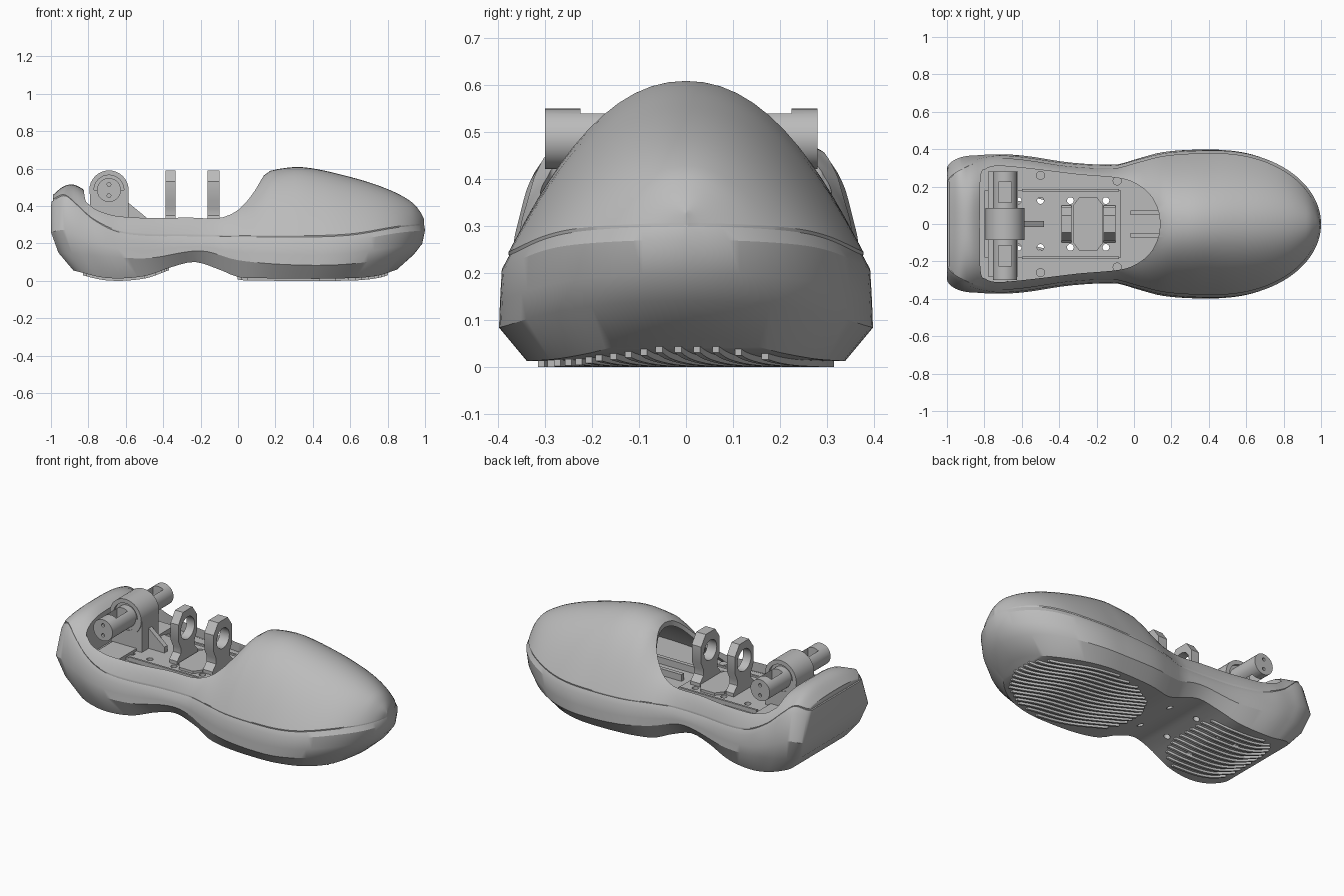
import bpy, bmesh, math
from mathutils import Vector

cube = bpy.data.objects.get("Cube")
if cube:
    bpy.data.objects.remove(cube, do_unlink=True)

grey = bpy.data.materials.new("plain_grey")
grey.use_nodes = True
COLOUR = (0.5, 0.5, 0.5, 1)
grey.diffuse_color = COLOUR
grey.node_tree.nodes["Principled BSDF"].inputs["Base Color"].default_value = COLOUR


def curve(keys, x):
    """Smooth curve through (x, value) keys."""
    if x <= keys[0][0]:
        return keys[0][1]
    if x >= keys[-1][0]:
        return keys[-1][1]
    slope = lambda a, b: (b[1] - a[1]) / (b[0] - a[0])
    i = max(k for k in range(len(keys) - 1) if keys[k][0] <= x)
    a, b = keys[i], keys[i + 1]
    m0 = slope(keys[max(i - 1, 0)], b)
    m1 = slope(a, keys[min(i + 2, len(keys) - 1)])
    h = b[0] - a[0]
    t = (x - a[0]) / h
    return ((2*t**3 - 3*t*t + 1) * a[1] + (t**3 - 2*t*t + t) * h * m0
            + (3*t*t - 2*t**3) * b[1] + (t**3 - t*t) * h * m1)


def add(name, bm):
    bmesh.ops.remove_doubles(bm, verts=bm.verts, dist=0.0004)
    bmesh.ops.recalc_face_normals(bm, faces=bm.faces)
    mesh = bpy.data.meshes.new(name)
    bm.to_mesh(mesh)
    bm.free()
    ob = bpy.data.objects.new(name, mesh)
    bpy.context.collection.objects.link(ob)
    mesh.materials.append(grey)
    return ob


def activate(ob):
    bpy.ops.object.select_all(action='DESELECT')
    ob.select_set(True)
    bpy.context.view_layer.objects.active = ob


def smooth(ob, angle=30):
    activate(ob)
    bpy.ops.object.shade_smooth_by_angle(angle=math.radians(angle))
    return ob


def loft_into(bm, sections):
    """Skin a row of mirrored outlines; each end is closed by strips from side to side."""
    rings = [[bm.verts.new(p) for p in s] for s in sections]
    n = len(rings[0])
    for a, b in zip(rings, rings[1:]):
        for i in range(n):
            bm.faces.new((a[i], a[(i + 1) % n], b[(i + 1) % n], b[i]))
    for ring in (rings[0], rings[-1]):
        for i in range((n - 1) // 2):
            strip = [ring[i], ring[i + 1], ring[n - 2 - i], ring[n - 1 - i]]
            bm.faces.new(list(dict.fromkeys(strip)))


def loft(name, sections):
    bm = bmesh.new()
    loft_into(bm, sections)
    return add(name, bm)


def box(name, x0, x1, y0, y1, z0, z1):
    return loft(name, [[(x, y0, z0), (x, y1, z0), (x, y1, z1), (x, y0, z1)] for x in (x0, x1)])


def cylinder(name, centre, radius, depth, axis):
    bm = bmesh.new()
    turn = Vector((0, 0, 1)).rotation_difference(Vector(axis)).to_matrix().to_4x4()
    turn.translation = centre
    bmesh.ops.create_cone(bm, cap_ends=True, segments=32, radius1=radius, radius2=radius,
                          depth=depth, matrix=turn)
    return smooth(add(name, bm))


def cut(ob, *cutters):
    activate(ob)
    for c in cutters:
        mod = ob.modifiers.new("cut", 'BOOLEAN')
        mod.operation, mod.solver, mod.object = 'DIFFERENCE', 'EXACT', c
        bpy.ops.object.modifier_apply(modifier=mod.name)
    return smooth(ob)


# Guide curves along the length of the foot
WIDTH = [(-.85, .365), (-.75, .37), (-.6, .36), (-.35, .325), (-.1, .315), (0, .34),
         (.15, .378), (.3, .392), (.45, .394)]
SEAM = [(-1, .425), (-.93, .455), (-.87, .41), (-.78, .33), (-.65, .265), (-.5, .243),
        (-.3, .24), (.3, .235), (.6, .245), (.85, .285), (1, .3)]
SOLE = [(-.88, .055), (-.7, .015), (-.5, .025), (-.35, .075), (-.23, .1), (-.1, .06),
        (0, .02), (.1, .014), (.6, .014), (.75, .028), (.85, .06)]
CREASE = [(-.96, .15), (-.5, .12), (-.2, .16), (0, .11), (.3, .085), (.6, .09), (.94, .14)]
TOP = [(-1, .45), (-.93, .506), (-.87, .512), (-.8, .47), (-.7, .415), (-.6, .395),
       (-.45, .385), (-.2, .385), (-.08, .4), (0, .435), (.08, .505), (.15, .575), (.2, .595),
       (.35, .607), (.6, .555), (.8, .49), (.93, .42), (.98, .36), (1, .315)]
BULGE = [(-.9, 3), (-.7, 6), (-.3, 8), (-.1, 5), (0, 3.2), (.15, 2.3), (.4, 2.1)]
LEAN = [(-1, .83), (-.93, .87), (-.85, .94), (-.72, 1)]


def width(x):
    if x > .45:
        return max(.394 * math.sqrt(max(0, 1 - ((x - .45) / .55) ** 2)), .006)
    if x < -.85:
        return .29 + .075 * math.sqrt(max(0, 1 - ((x + .85) / .15) ** 2))
    return curve(WIDTH, x)


def seam_width(x):
    """The heel leans inward toward the seam."""
    return width(x) * curve(LEAN, x)


# Stations crowd together toward the toe and heel
STATIONS = [-math.cos(math.pi * i / 72) for i in range(73)]


def lower_section(x):
    w, ws = width(x), seam_width(x)
    place = lambda toe, heel: x * (toe if x > 0 else heel)
    xs, xc, xm = place(.85, .88), place(.94, .96), place(.985, 1)
    zc, zt = curve(CREASE, xc), curve(SEAM, x)
    half = [(xs, w * .86, curve(SOLE, xs)), (xc, (w + ws) * .505, zc),
            (xm, w * 1.005, zc + .45 * (zt - .03 - zc)),
            (x, ws * .9 + w * .095, zt - .03), (place(.995, .996), max(ws - .018, .004), zt)]
    return half + [(px, -py, pz) for px, py, pz in reversed(half)]


def dome(x, w, base, top, bulge):
    ts = [math.sin(math.pi / 2 * (i / 16 - 1)) for i in range(33)]
    return [(x, w * t, base + (top - base) * (1 - abs(t) ** bulge)) for t in ts]


def upper_section(s):
    x = s * (.995 if s > 0 else .99)
    w, z = max(seam_width(s) - .016, .004), curve(SEAM, x)
    skirt = max(w - .004, .003)
    return ([(x, -skirt, z - .02)] + dome(x, w, z + .006, max(curve(TOP, x), z + .012), curve(BULGE, x))
            + [(x, skirt, z - .02)])


lower_shell = loft("lower_shell", [lower_section(x) for x in STATIONS])
upper_shell = loft("upper_shell", [upper_section(x) for x in STATIONS])

# Hollow inside and the ankle opening
FLOOR = .28
inner = [-.78 + 1.63 * i / 40 for i in range(41)]
cavity = loft("cavity_cutter", [dome(x, width(x) - .06, FLOOR, curve(TOP, x) - .03, curve(BULGE, x))
                                for x in inner])
EDGE = [(.14, 0), (.13, .07), (.09, .15), (.02, .21), (-.08, .245), (-.3, .265), (-.55, .295),
        (-.72, .31), (-.79, .295), (-.82, .25), (-.825, 0)]
rim = []
for i in range(81):
    u = i / 8
    rim.append((curve([(k, p[0]) for k, p in enumerate(EDGE)], u),
                max(curve([(k, p[1]) for k, p in enumerate(EDGE)], u), 0)))
rim += [(x, -y) for x, y in rim[-2:0:-1]]
opening = loft("opening_cutter", [[(x, y, z) for x, y in rim] for z in (FLOOR + .001, .9)])

# Deck, drilled through to the sole
deck = box("deck_plate", -.8, -.07, -.18, .18, FLOOR - .01, FLOOR + .015)
holes = [cylinder("drill_cutter", (x, s * .125, .16), .018, .4, (0, 0, 1))
         for x in (-.62, -.5, -.34, -.15) for s in (-1, 1)]
cut(lower_shell, cavity, opening, *holes)
cut(upper_shell, cavity, opening, *holes)
cut(deck, *holes)
helpers = [cavity, opening] + holes


# Slanted wavy tread under the ball and heel
def tread(name, xc, a, b, count, power):
    bm = bmesh.new()
    for k in range(count):
        y0 = (2 * (k + .5) / count - 1) * b * 1.3
        run = []
        for i in range(49):
            x = xc + a * (i / 24 - 1)
            y = y0 - .35 * (x - xc) + .018 * math.sin(11 * (x - xc))
            if abs((x - xc) / a) ** power + abs(y / b) ** power < 1:
                z = curve(SOLE, x)
                run.append([(x, y - .007, z - .013), (x, y + .007, z - .013),
                            (x, y + .007, z + .006), (x, y - .007, z + .006)])
        if len(run) > 2:
            loft_into(bm, run)
    return add(name, bm)


tread("ball_tread", .4, .42, .31, 20, 2)
tread("heel_tread", -.6, .24, .28, 16, 3)

# Guide rails and screw heads
for side in (-1, 1):
    box("toe_rail", -.02, .6, side * .06 - .012, side * .06 + .012, FLOOR - .01, FLOOR + .04)
    box("deck_edge", -.6, -.08, side * .18 - .006, side * .18 + .006, FLOOR - .01, FLOOR + .025)
    for x, y in ((-.5, .26), (-.09, .23)):
        cylinder("screw_head", (x, side * y, FLOOR + .003), .024, .02, (0, 0, 1))

# Heel pivot: block, round hub, cross shaft and gusset
AX, AZ = -.69, .485
for side in (-1, 1):
    box("pivot_foot", -.78, -.62, side * .18 - .1, side * .18 + .1, FLOOR - .01, FLOOR + .03)
box("pivot_block", AX - .1, AX + .105, -.08, .08, FLOOR, AZ)
hub = cylinder("pivot_hub", (AX, 0, AZ), .105, .17, (0, 1, 0))
for side in (-1, 1):
    recess = cylinder("hub_recess_cutter", (AX, side * .085, AZ), .08, .03, (0, 1, 0))
    cut(hub, recess)
    end = .3 if side < 0 else .28
    shaft = cylinder("pivot_shaft", (AX, side * end / 2, AZ), .064, end, (0, 1, 0))
    slot = box("shaft_slot_cutter", AX - .035, AX + .035, side * .17 - .055, side * .17 + .055, .3, .7)
    dots = [cylinder("shaft_hole_cutter", (AX, side * end, AZ + d), .01, .03, (0, 1, 0))
            for d in (-.03, .03)]
    cut(shaft, slot, *dots)
    helpers += [recess, slot] + dots
loft("gusset", [[(AX + .1, y, FLOOR), (-.48, y, FLOOR), (-.48, y, .33), (AX + .1, y, .42)]
                for y in (-.015, .015)])

# Two upright ring brackets on an octagonal base
half = [(.1, FLOOR), (.1, .315), (.066, .35), (.066, .385), (.088, .43), (.088, .53), (.045, .59)]
outline = half + [(-y, z) for y, z in reversed(half)]
for x0, x1, radius in ((-.388, -.335, .066), (-.163, -.1, .06)):
    bracket = loft("ring_bracket", [[(x, y, z) for y, z in outline] for x in (x0, x1)])
    bore = cylinder("bracket_bore_cutter", ((x0 + x1) / 2, 0, .48), radius, .2, (1, 0, 0))
    cut(bracket, bore)
    helpers.append(bore)
octagon = [(.08, .1), (.045, .145), (-.045, .145), (-.08, .1)]
octagon += [(x, -y) for x, y in reversed(octagon)]
loft("bracket_base", [[(x - .245, y, z) for x, y in octagon] for z in (FLOOR, FLOOR + .03)])

for h in helpers:
    h.hide_render = True
    h.hide_set(True)
